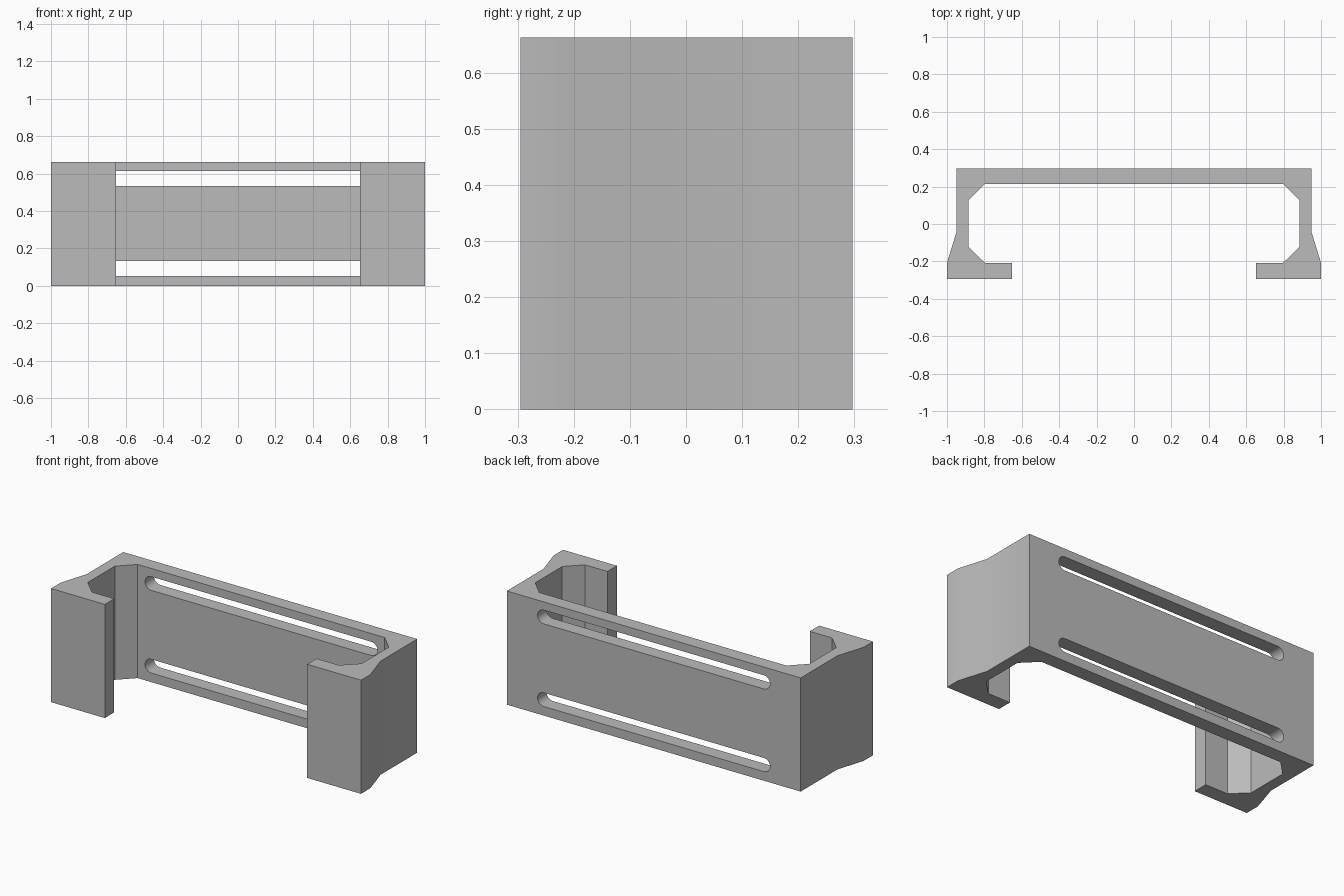
import bpy
import bmesh
import math

HEIGHT = 0.663
SLOT_RADIUS = 0.04
SLOT_HALF = 0.75

cube = bpy.data.objects.get("Cube")
if cube:
    bpy.data.objects.remove(cube, do_unlink=True)

# Single grey finish
grey = bpy.data.materials.new("plain_grey")
grey.use_nodes = True
color = (0.5, 0.5, 0.5, 1)
grey.diffuse_color = color
grey.node_tree.nodes["Principled BSDF"].inputs["Base Color"].default_value = color


def extrude(bm, points, offset):
    """Fill a closed outline and extrude it into a solid."""
    face = bm.faces.new([bm.verts.new(p) for p in points])
    top = bmesh.ops.extrude_face_region(bm, geom=[face])["geom"]
    verts = [g for g in top if isinstance(g, bmesh.types.BMVert)]
    bmesh.ops.translate(bm, vec=offset, verts=verts)


def make_object(name, bm):
    bmesh.ops.recalc_face_normals(bm, faces=bm.faces[:])
    mesh = bpy.data.meshes.new(name)
    bm.to_mesh(mesh)
    bm.free()
    mesh.materials.append(grey)
    obj = bpy.data.objects.new(name, mesh)
    bpy.context.collection.objects.link(obj)
    return obj


# Bracket: half plan outline, from outer back corner round to inner back corner
half = [(0.948, 0.297), (0.948, -0.04), (1, -0.208), (1, -0.295),
        (0.653, -0.295), (0.653, -0.208), (0.797, -0.208),
        (0.884, -0.122), (0.884, 0.127), (0.797, 0.214)]
outline = half + [(-x, y) for x, y in reversed(half)]
bm = bmesh.new()
extrude(bm, [(x, y, 0) for x, y in outline], (0, 0, HEIGHT))
bracket = make_object("bracket", bm)

# Two round-ended strap slots through the back wall
bm = bmesh.new()
steps = 12
for z in (0.093, 0.575):
    ring = []
    for side in (1, -1):
        for i in range(steps + 1):
            a = math.pi * (i / steps - 0.5)
            ring.append((side * (SLOT_HALF - SLOT_RADIUS + SLOT_RADIUS * math.cos(a)),
                         0.15, z + side * SLOT_RADIUS * math.sin(a)))
    extrude(bm, ring, (0, 0.25, 0))
cutter = make_object("slot_cutter", bm)
cutter.hide_render = True

cut = bracket.modifiers.new("slots", 'BOOLEAN')
cut.operation = 'DIFFERENCE'
cut.solver = 'EXACT'
cut.object = cutter

# Apply the cut, then smooth the gentle curves and keep corners sharp
bpy.ops.object.select_all(action='DESELECT')
bracket.select_set(True)
bpy.context.view_layer.objects.active = bracket
bpy.ops.object.modifier_apply(modifier=cut.name)
bpy.data.objects.remove(cutter, do_unlink=True)
bpy.ops.object.shade_smooth_by_angle(angle=math.radians(30))
